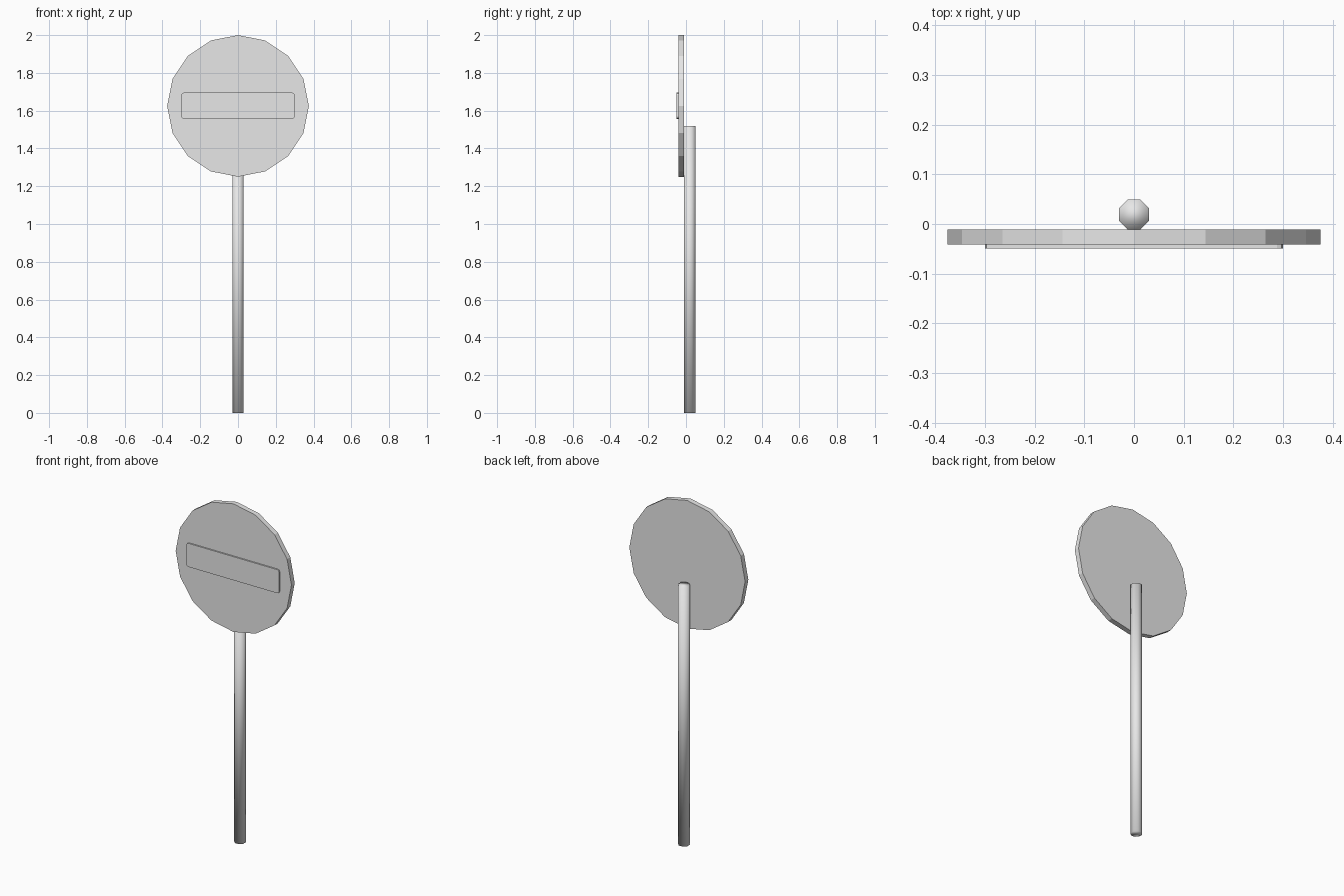
import bpy, math

cube = bpy.data.objects.get("Cube")
if cube:
    bpy.data.objects.remove(cube, do_unlink=True)

grey = bpy.data.materials.new("plain grey")
grey.use_nodes = True
colour = (0.8, 0.8, 0.8, 1)
grey.diffuse_color = colour
grey.node_tree.nodes["Principled BSDF"].inputs["Base Color"].default_value = colour


def prism(name, sides, radius, depth, location, tilt=0, spin=0):
    """Upright or tilted prism with its transform applied."""
    bpy.ops.mesh.primitive_cylinder_add(vertices=sides, radius=radius, depth=depth,
                                        location=location, rotation=(tilt, 0, spin))
    obj = bpy.context.object
    obj.name = name
    obj.data.materials.append(grey)
    bpy.ops.object.transform_apply()
    return obj


# Eight-sided pole, smooth all over, flat side towards the disc
pole = prism("pole", 8, 0.0325, 1.52, (0, 0.019, 0.76), spin=math.pi / 8)
bpy.ops.object.shade_smooth()

# Flat sixteen-sided sign disc
prism("sign_disc", 16, 0.375, 0.03, (0, -0.026, 1.625), tilt=math.pi / 2)

# Raised bar on the front of the disc, with slightly rounded corners
bpy.ops.mesh.primitive_cube_add(size=1, location=(0, -0.044, 1.626))
bar = bpy.context.object
bar.name = "sign_bar"
bar.scale = (0.6, 0.01, 0.138)
bpy.ops.object.transform_apply()
bar.data.materials.append(grey)

# Round only the four corner edges that run front to back
weights = bar.data.attributes.new("bevel_weight_edge", "FLOAT", "EDGE")
for edge in bar.data.edges:
    a, b = (bar.data.vertices[i].co for i in edge.vertices)
    weights.data[edge.index].value = 1.0 if abs(a.y - b.y) > 0.005 else 0.0
bevel = bar.modifiers.new("rounded corners", "BEVEL")
bevel.limit_method = "WEIGHT"
bevel.width = 0.012
bevel.segments = 2
